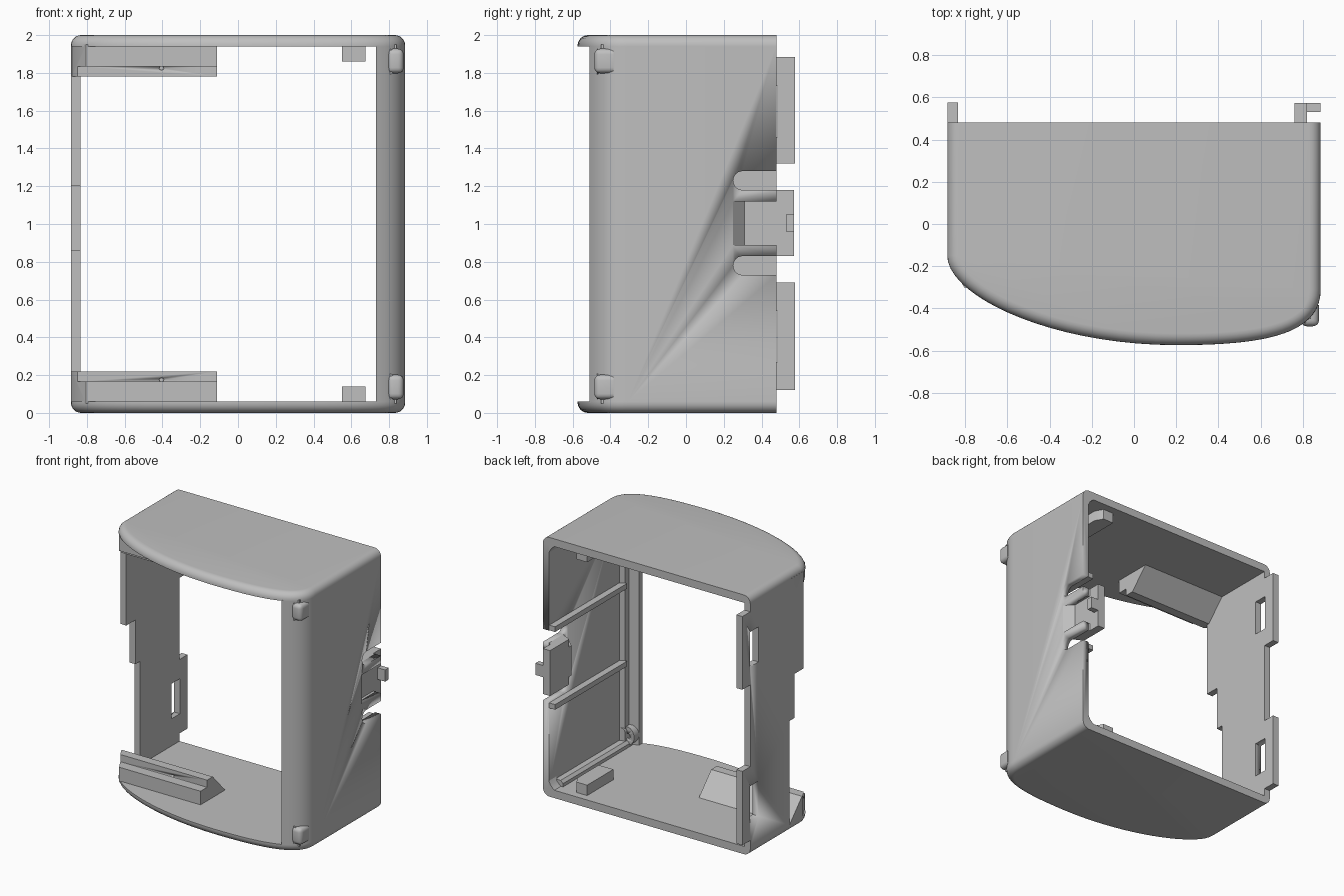
import bpy, bmesh, math
from mathutils import Vector
from mathutils.geometry import interpolate_bezier

if "Cube" in bpy.data.objects:
    bpy.data.objects.remove(bpy.data.objects["Cube"], do_unlink=True)

grey = bpy.data.materials.new("light_grey_plastic")
grey.use_nodes = True
COLOUR = (0.52, 0.52, 0.52, 1)
grey.diffuse_color = COLOUR
grey.node_tree.nodes["Principled BSDF"].inputs["Base Color"].default_value = COLOUR

BACK, SIDE, WALL, PLATE = 0.48, 0.885, 0.05, 0.06


def add_prism(bm, pts, axis, lo, hi):
    """Extrude a 2D polygon along an axis; pts hold the other two axes in order."""
    def place(p, d):
        v = list(p)
        v.insert("xyz".index(axis), d)
        return bm.verts.new(v)
    a, b = [[place(p, d) for p in pts] for d in (lo, hi)]
    bm.faces.new(a)
    bm.faces.new(b)
    for i in range(len(pts)):
        j = (i + 1) % len(pts)
        bm.faces.new((a[i], a[j], b[j], b[i]))


def add_box(bm, x, y, z):
    add_prism(bm, [(x[0], y[0]), (x[1], y[0]), (x[1], y[1]), (x[0], y[1])], "z", *z)


def finish(name, bm, both=False):
    """Make the object; both=True repeats the part upside down at the other end."""
    if both:
        copy = bmesh.ops.duplicate(bm, geom=bm.verts[:] + bm.edges[:] + bm.faces[:])
        for v in copy["geom"]:
            if isinstance(v, bmesh.types.BMVert):
                v.co.z = 2 - v.co.z
    bmesh.ops.recalc_face_normals(bm, faces=bm.faces[:])
    me = bpy.data.meshes.new(name)
    bm.to_mesh(me)
    bm.free()
    me.materials.append(grey)
    ob = bpy.data.objects.new(name, me)
    bpy.context.collection.objects.link(ob)
    bpy.ops.object.select_all(action="DESELECT")
    ob.select_set(True)
    bpy.context.view_layer.objects.active = ob
    bpy.ops.object.shade_smooth_by_angle(angle=math.radians(35))
    return ob


def cut(ob, bm, name, both=False):
    cutter = finish(name, bm, both)
    cutter.hide_render = True
    cutter.hide_viewport = True
    mod = ob.modifiers.new(name, "BOOLEAN")
    mod.object = cutter
    mod.operation = "DIFFERENCE"
    mod.solver = "EXACT"


# Bowed plan outline, from the back of one side round the front to the other
def bezier(*p):
    a, h1, h2, b = [Vector(q) for q in p]
    return [q.to_2d() for q in interpolate_bezier(a.to_3d(), h1.to_3d(), h2.to_3d(), b.to_3d(), 20)]


bow = bezier((-SIDE, -0.15), (-SIDE, -0.34), (-0.4, -0.573), (0.2, -0.574))
corner = bezier((0.2, -0.574), (0.6, -0.574), (SIDE, -0.53), (SIDE, -0.31))
outline = [Vector((-SIDE, BACK))] + bow + corner[1:] + [Vector((SIDE, BACK))]

# End plates with a rounded outer rim
bm = bmesh.new()
RIM, STEPS = 0.055, 6
rings = []
for k in range(STEPS + 2):
    t = min(k, STEPS) / STEPS * math.pi / 2
    inset, z = RIM * (1 - math.sin(t)), RIM * (1 - math.cos(t))
    if k > STEPS:
        z = PLATE
    ring = []
    for i, p in enumerate(outline):
        d = outline[min(i + 1, len(outline) - 1)] - outline[max(i - 1, 0)]
        n = Vector((-d.y, d.x)).normalized()
        ring.append(bm.verts.new((*(p + n * inset), z)))
    rings.append(ring)
for a, b in zip(rings, rings[1:]):
    for i in range(len(a) - 1):
        bm.faces.new((a[i], a[i + 1], b[i + 1], b[i]))
bm.faces.new(rings[0])
bm.faces.new(rings[-1])
bm.faces.new([r[0] for r in rings] + [r[-1] for r in reversed(rings)])
finish("end_plates", bm, True)

# Curved side wall with its front flange
LOW, HIGH = PLATE - 0.005, 2 - PLATE + 0.005
INNER = SIDE - WALL
front = [p for p in corner if p.x > 0.735]
bm = bmesh.new()
add_prism(bm, [(0.73, -0.512)] + [tuple(p) for p in front]
          + [(SIDE, BACK), (INNER, BACK), (INNER, -0.38), (0.8, -0.4),
             (0.8, -0.45), (0.73, -0.47)], "z", LOW, HIGH)
curved_wall = finish("curved_side_wall", bm)

# Round-ended slots that free the latch
bm = bmesh.new()
for mid in (0.78, 1.23):
    arc = [(0.3 - 0.05 * math.sin(a), mid + 0.05 * math.cos(a))
           for a in [math.pi * i / 12 for i in range(13)]]
    add_prism(bm, arc + [(0.6, mid - 0.05), (0.6, mid + 0.05)], "x", 0.7, 1)
cut(curved_wall, bm, "slot_cutter")

# Thumb recess with a sloped end
bm = bmesh.new()
add_prism(bm, [(0.95, 0.19), (0.81, 0.319), (0.81, 0.6), (0.95, 0.6)], "z", 0.89, 1.12)
cut(curved_wall, bm, "recess_cutter")

# Latch tongue and hook
bm = bmesh.new()
add_prism(bm, [(SIDE, 0.25), (0.82, 0.31), (0.82, 0.573), (0.76, 0.573),
               (0.76, 0.31), (INNER - 0.01, 0.25)], "z", 0.89, 1.12)
for z in ((0.83, 0.89), (1.12, 1.18)):
    add_prism(bm, [(0.84, 0.3), (0.84, 0.47), (0.82, 0.48), (0.82, 0.573),
                   (0.76, 0.573), (0.76, 0.34)], "z", *z)
add_box(bm, (0.81, SIDE), (0.53, 0.573), (0.96, 1.05))
finish("latch", bm)

# Guide ribs inside the curved wall
bm = bmesh.new()
add_box(bm, (0.785, 0.84), (-0.4, 0.475), (0.68, 0.72))
finish("guide_ribs", bm, True)

# Corner ledges along the plates
bm = bmesh.new()
add_prism(bm, [(0.84, 0.05), (0.77, 0.05), (0.77, 0.085), (0.79, 0.105), (0.84, 0.105)],
          "y", -0.45, 0.4)
finish("corner_ledges", bm, True)
bm = bmesh.new()
add_prism(bm, [(0.84, 0.05), (0.775, 0.05), (0.80, 0.07), (0.82, 0.09), (0.84, 0.13)],
          "y", 0.39, BACK)
finish("corner_fillets", bm, True)

# Screw bosses behind the front corners
bm = bmesh.new()
ring = [(math.cos(2 * math.pi * i / 24), math.sin(2 * math.pi * i / 24)) for i in range(24)]
add_prism(bm, [(0.79 + 0.06 * c, 0.14 + 0.07 * s) for c, s in ring], "y", -0.47, -0.41)
bosses = finish("screw_bosses", bm, True)
bm = bmesh.new()
add_prism(bm, [(0.785 + 0.02 * c, 0.14 + 0.02 * s) for c, s in ring], "y", -0.45, -0.3)
cut(bosses, bm, "boss_hole_cutter", True)

# Rounded pegs on the outside corners
bm = bmesh.new()
add_box(bm, (0.79, 0.877), (-0.485, -0.385), (0.072, 0.202))
edges = [e for e in bm.edges if any(v.co.y < -0.4 or v.co.x > 0.8 for v in e.verts)
         and not all(v.co.y > -0.4 for v in e.verts)]
bmesh.ops.bevel(bm, geom=edges, offset=0.03, segments=5, profile=0.5, affect="EDGES")
finish("outside_pegs", bm, True)

# Flat side wall with stepped front edge and back tabs
bm = bmesh.new()
tab = BACK + 0.097
add_prism(bm, [(0, LOW), (0, 0.86), (-0.06, 0.86), (-0.06, 1.2), (-0.17, 1.2), (-0.17, HIGH),
               (BACK, HIGH), (BACK, 1.885), (tab, 1.885), (tab, 1.32), (BACK, 1.32),
               (BACK, 0.69), (tab, 0.69), (tab, 0.12), (BACK, 0.12), (BACK, LOW)],
          "x", -SIDE, -SIDE + WALL)
flat_wall = finish("flat_side_wall", bm)
bm = bmesh.new()
add_box(bm, (-1, -0.7), (0.38, 0.484), (0.27, 0.54))
cut(flat_wall, bm, "tab_window_cutter", True)

# Sloped rails across the plates, trimmed to the bow of the front
bm = bmesh.new()
add_prism(bm, [(-0.3, 0.05), (-0.3, 0.165), (-0.22, 0.165), (-0.22, 0.22), (-0.15, 0.22),
               (0, 0.06), (0, 0.05)], "x", -SIDE, -0.11)
cutting = bmesh.ops.bisect_plane(bm, geom=bm.verts[:] + bm.edges[:] + bm.faces[:],
                                 plane_co=(-SIDE, -0.16, 0), plane_no=(-0.14, -0.08, 0),
                                 clear_outer=True)
bmesh.ops.holes_fill(bm, edges=[e for e in bm.edges if e.is_boundary])
rails = finish("sloped_rails", bm, True)
bm = bmesh.new()
add_prism(bm, [(-0.405 + 0.012 * c, 0.175 + 0.01 * s) for c, s in ring], "y", -0.4, -0.19)
cut(rails, bm, "rail_hole_cutter", True)

# Small stop blocks near the curved wall
bm = bmesh.new()
add_prism(bm, [(0.55, 0.42), (0.64, 0.42), (0.675, 0.36), (0.675, 0.1), (0.64, 0.1),
               (0.55, 0.1)], "z", 0.05, 0.14)
finish("stop_blocks", bm, True)
